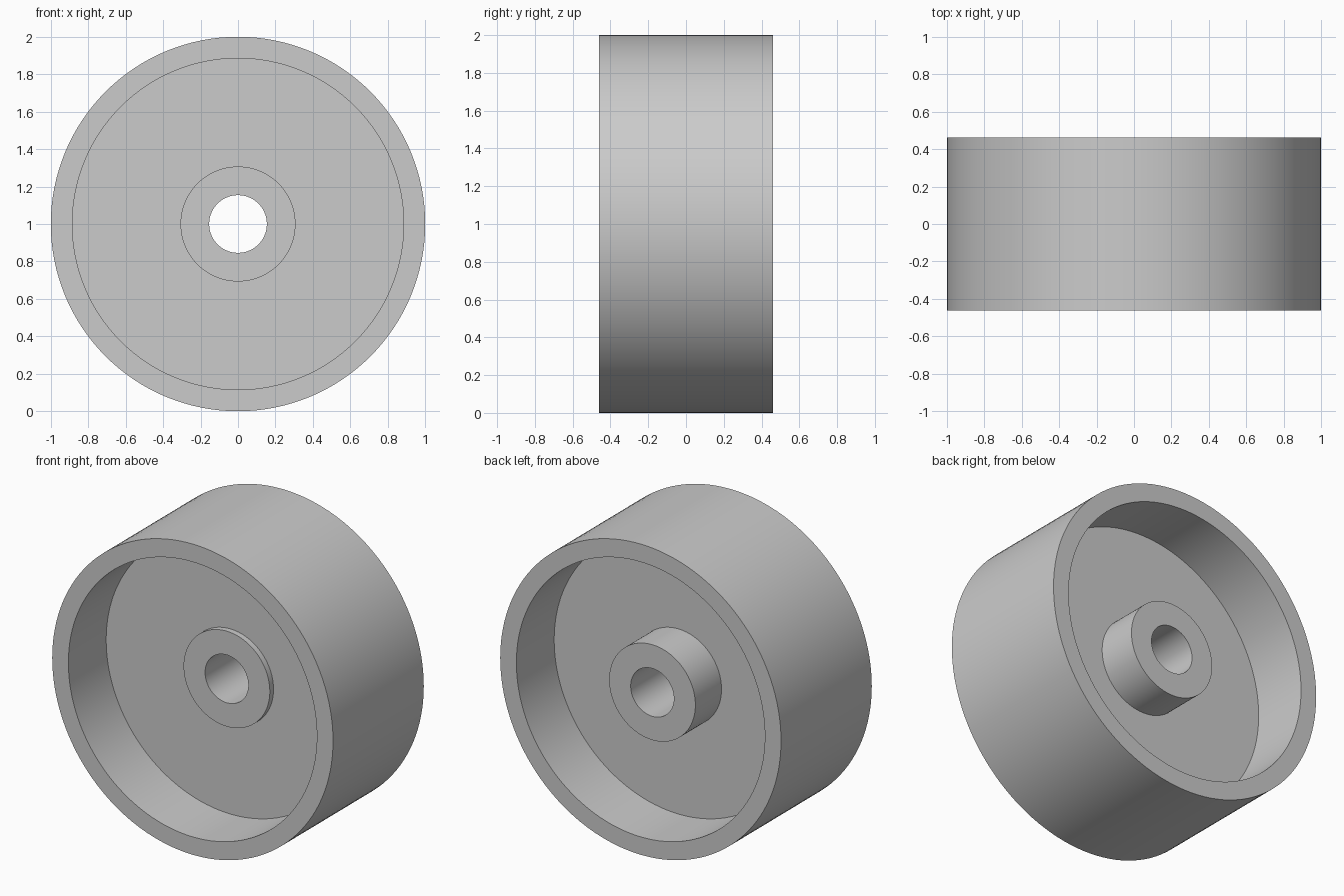
import bpy
import bmesh
from math import radians, tau
from mathutils import Matrix, Vector

cube = bpy.data.objects.get("Cube")
if cube:
    bpy.data.objects.remove(cube, do_unlink=True)

# Material
grey = bpy.data.materials.new("light grey")
grey.use_nodes = True
colour = (0.6, 0.6, 0.6, 1)
grey.diffuse_color = colour
grey.node_tree.nodes["Principled BSDF"].inputs["Base Color"].default_value = colour

# Main dimensions
RIM, RIM_INNER, HUB, BORE = 1.0, 0.885, 0.307, 0.154
HALF_WIDTH, HALF_WEB = 0.4615, 0.077
HUB_FRONT, HUB_BACK = -0.115, 0.343
SEGMENTS = 128

# Closed cross-section of rim, web and hub as (radius, y)
profile = [
    (RIM, -HALF_WIDTH), (RIM, HALF_WIDTH),
    (RIM_INNER, HALF_WIDTH), (RIM_INNER, HALF_WEB),
    (HUB, HALF_WEB), (HUB, HUB_BACK),
    (BORE, HUB_BACK), (BORE, HUB_FRONT),
    (HUB, HUB_FRONT), (HUB, -HALF_WEB),
    (RIM_INNER, -HALF_WEB), (RIM_INNER, -HALF_WIDTH),
]


def revolve(name, points, centre, material):
    """Spin a closed cross-section about the y axis through centre."""
    bm = bmesh.new()
    rings = []
    for i in range(SEGMENTS):
        turn = Matrix.Rotation(tau * i / SEGMENTS, 3, 'Y')
        rings.append([bm.verts.new(turn @ Vector((r, y, 0))) for r, y in points])
    for i, ring in enumerate(rings):
        following = rings[(i + 1) % SEGMENTS]
        for j in range(len(points)):
            k = (j + 1) % len(points)
            bm.faces.new((ring[j], ring[k], following[k], following[j]))
    bmesh.ops.recalc_face_normals(bm, faces=bm.faces)
    mesh = bpy.data.meshes.new(name)
    bm.to_mesh(mesh)
    bm.free()
    mesh.materials.append(material)
    obj = bpy.data.objects.new(name, mesh)
    obj.location = centre
    bpy.context.collection.objects.link(obj)
    return obj


# Wheel with recessed web and offset hub
wheel = revolve("wheel", profile, (0, 0, RIM), grey)
bpy.ops.object.select_all(action='DESELECT')
wheel.select_set(True)
bpy.context.view_layer.objects.active = wheel
bpy.ops.object.shade_smooth_by_angle(angle=radians(30))
